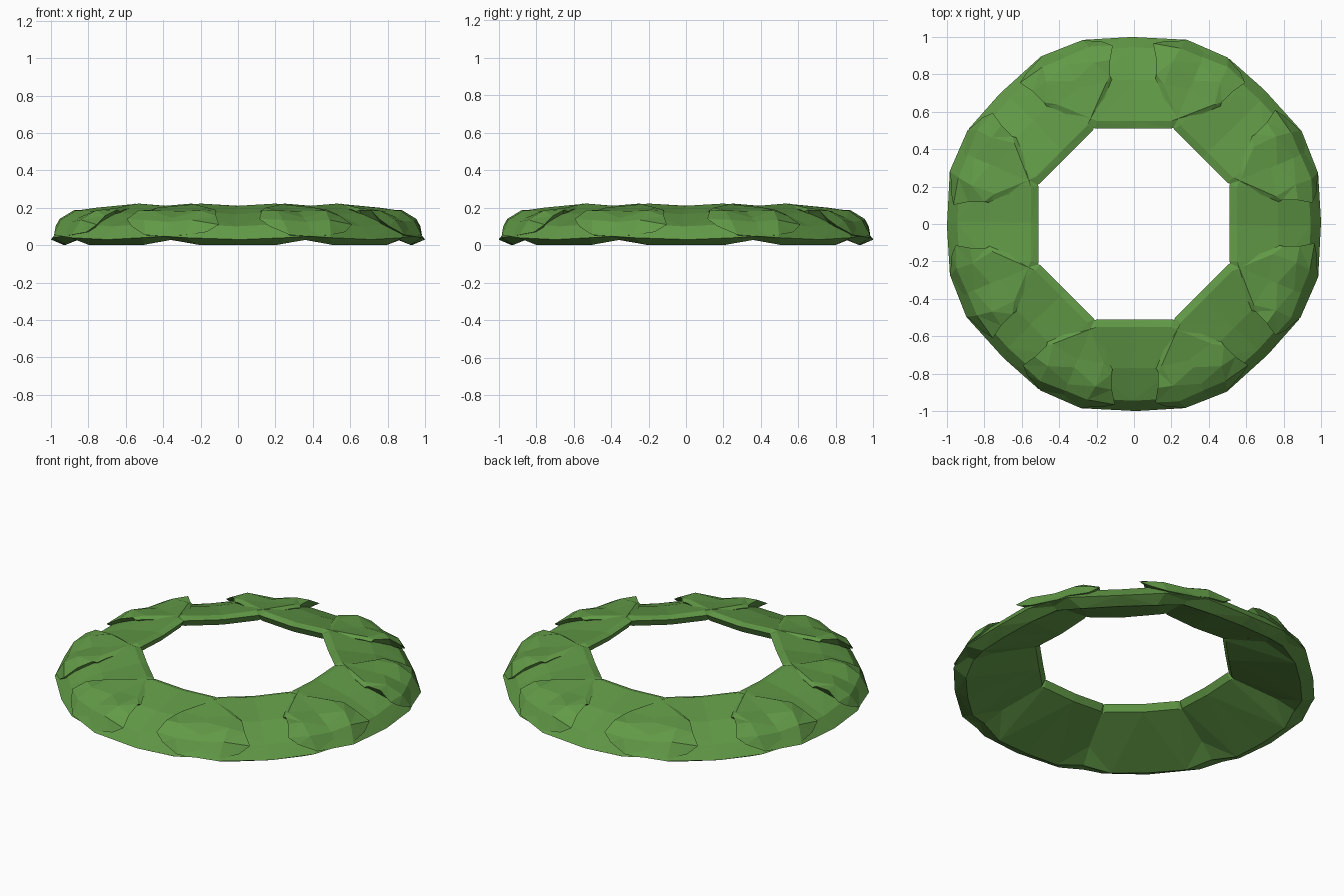
import bpy, bmesh, math, random
from mathutils import Matrix

if "Cube" in bpy.data.objects:
    bpy.data.objects.remove(bpy.data.objects["Cube"], do_unlink=True)

green = bpy.data.materials.new("leaf green")
green.use_nodes = True
color = (0.12, 0.32, 0.062, 1)
green.diffuse_color = color
green.node_tree.nodes["Principled BSDF"].inputs["Base Color"].default_value = color

# Cross-sections from the middle of a clump to its tip: along, outward, up
# Order: inner edge, ridge, upper slope, rim top, rim, underside, inner underside
SECTIONS = [
    [(0, .51, .2), (0, .55, .21), (0, .77, .165), (0, .945, .1), (0, 1, .03), (0, .93, 0), (0, .53, .16)],
    [(.2, .51, .21), (.21, .55, .222), (.24, .77, .18), (.28, .93, .115), (.27, .985, .04), (.2, .92, .002), (.2, .53, .17)],
    [(.42, .61, .19), (.42, .64, .2), (.46, .76, .185), (.49, .84, .135), (.49, .89, .055), (.42, .84, .04), (.4, .63, .16)],
    [(.46, .63, .18), (.47, .65, .188), (.54, .71, .172), (.6, .755, .125), (.56, .81, .085), (.52, .77, .085), (.46, .66, .16)],
]


def clump_mesh():
    """One flat, faceted leaf clump, mirrored lengthwise and slightly uneven."""
    rng = random.Random(4)
    bm = bmesh.new()
    rings = []
    for side, sections in ((-1, SECTIONS[:0:-1]), (1, SECTIONS)):
        for section in sections:
            ring = []
            for x, y, z in section:
                # The right tip curls higher than the left one
                curl = side * .015 if x > .5 else 0
                shift = rng.uniform(-.015, .015)
                ring.append(bm.verts.new((side * x + shift, y, z + curl)))
            rings.append(ring)
    count = len(rings[0])
    for a, b in zip(rings, rings[1:]):
        for i in range(count):
            j = (i + 1) % count
            bm.faces.new((a[i], a[j], b[j], b[i]))
    bm.faces.new(rings[0])
    bm.faces.new(rings[-1])
    bmesh.ops.triangulate(bm, faces=bm.faces[:])
    bmesh.ops.recalc_face_normals(bm, faces=bm.faces[:])
    mesh = bpy.data.meshes.new("leaf_clump")
    bm.to_mesh(mesh)
    bm.free()
    mesh.materials.append(green)
    return mesh


# Eight overlapping clumps form the ring
mesh = clump_mesh()
for k in range(8):
    clump = bpy.data.objects.new(f"leaf_clump_{k + 1}", mesh)
    clump.matrix_world = Matrix.Rotation(k * math.pi / 4, 4, "Z")
    bpy.context.collection.objects.link(clump)
